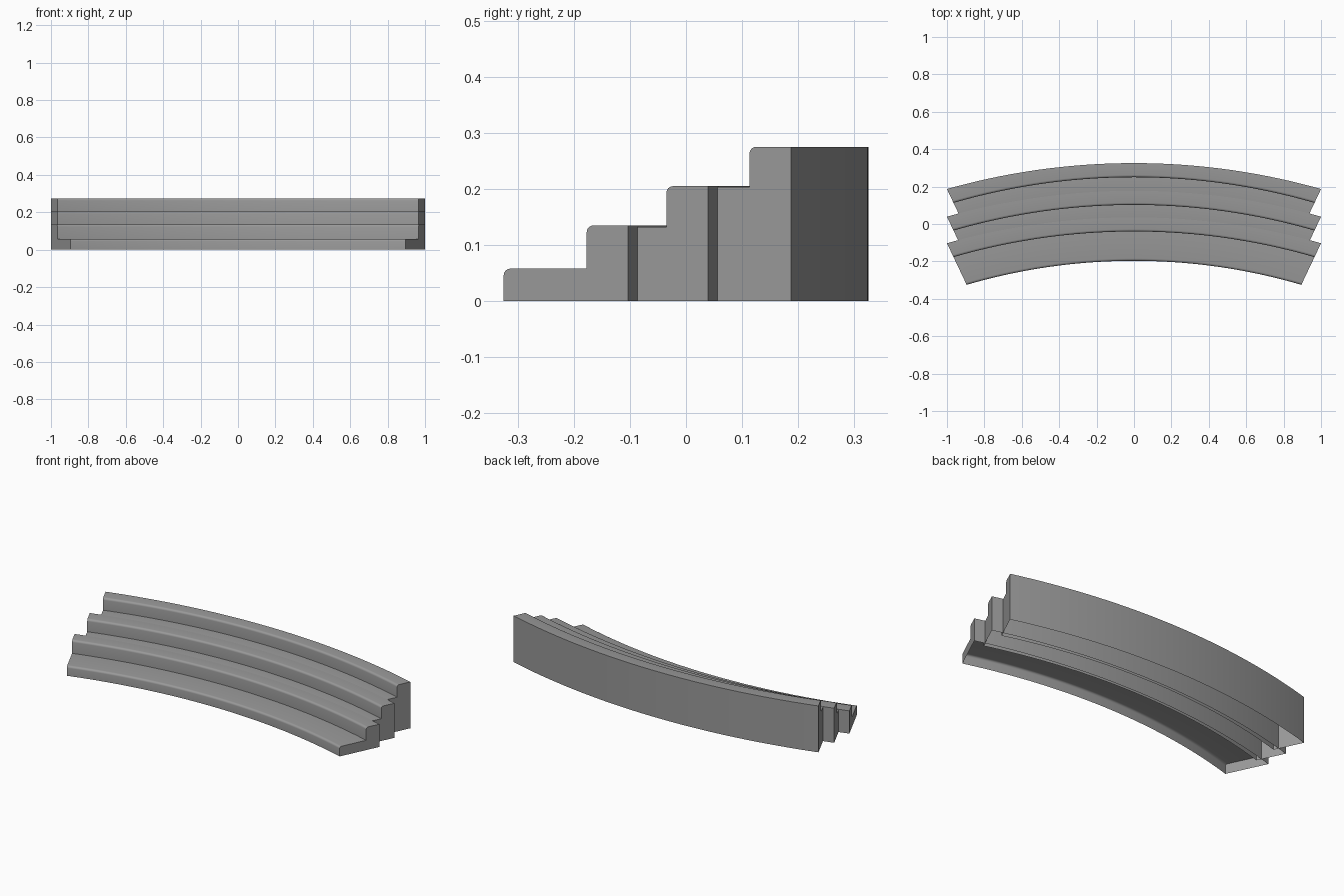
import bpy, bmesh, math

if "Cube" in bpy.data.objects:
    bpy.data.objects.remove(bpy.data.objects["Cube"])

SEG = 64      # segments along the curve
R = 0.012     # rounded nosing radius

# dark grey finish
grey = bpy.data.materials.new("dark_grey")
grey.diffuse_color = (0.32, 0.32, 0.32, 1)
grey.use_nodes = True
grey.node_tree.nodes["Principled BSDF"].inputs["Base Color"].default_value = grey.diffuse_color


def nosing(u, z):
    # rounded front edge of a tread
    return [(u + R * (1 - math.cos(a)), z - R * (1 - math.sin(a)))
            for a in (i * math.pi / 8 for i in range(5))]


def arc_point(t, u, z, y_end):
    # point at t (-1..1) on a circular arc; u is the depth measured from the riser at the cut end
    half = 0.965 + 0.475 * u
    sag = 0.137 + 0.06 * min(u, 0) + 0.02 * max(u, 0)
    rad = (half * half + sag * sag) / (2 * sag)
    ang = t * math.asin(half / rad)
    return (rad * math.sin(ang), y_end + u + sag - rad * (1 - math.cos(ang)), z)


def curved_step(name, y_end, front, z_low, z_top):
    # hollow two-level block, open underneath, swept along the arc
    back = 0.074
    prof = [(front, 0)] + nosing(front, z_low) + [(0, z_low)]
    prof += nosing(0, z_top) + [(back, z_top), (back, 0)]
    bm = bmesh.new()
    rows = [[bm.verts.new(arc_point(2 * i / SEG - 1, u, z, y_end)) for u, z in prof]
            for i in range(SEG + 1)]
    for a, b in zip(rows, rows[1:]):
        for j in range(len(prof) - 1):
            bm.faces.new((a[j], b[j], b[j + 1], a[j + 1]))
    # end caps
    bm.faces.new(rows[0])
    bm.faces.new(rows[-1][::-1])
    me = bpy.data.meshes.new(name)
    bm.to_mesh(me)
    bm.free()
    me.materials.append(grey)
    ob = bpy.data.objects.new(name, me)
    bpy.context.collection.objects.link(ob)
    bpy.ops.object.select_all(action='DESELECT')
    ob.select_set(True)
    bpy.context.view_layer.objects.active = ob
    bpy.ops.object.shade_smooth_by_angle(angle=math.radians(30))


# three blocks, front to back; the rear two tuck just inside the one ahead
curved_step("front_step", -0.177, -0.148, 0.058, 0.135)
curved_step("middle_step", -0.035, -0.078, 0.132, 0.205)
curved_step("back_step", 0.113, -0.084, 0.203, 0.275)
